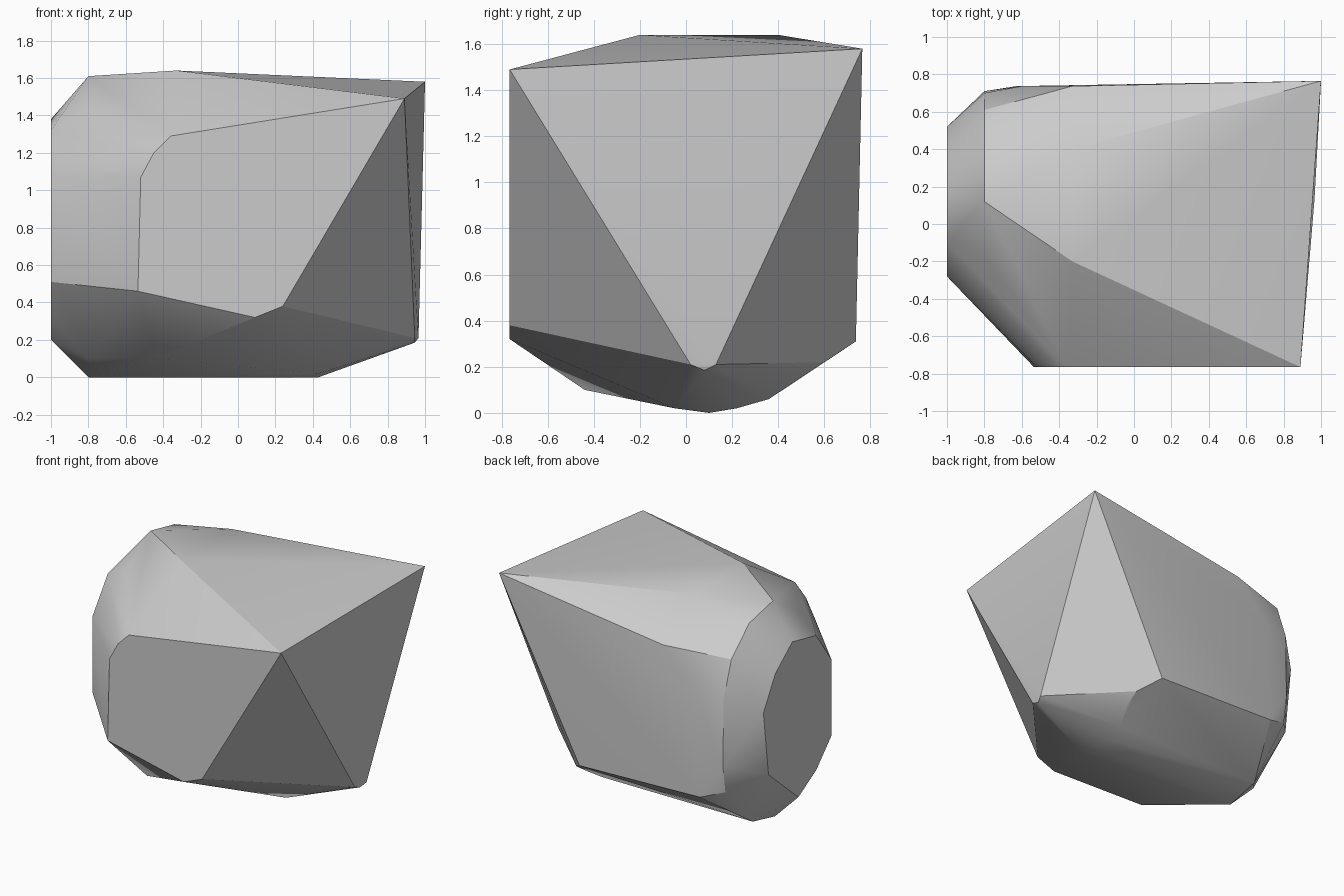
import bpy
import bmesh
import math
from mathutils import Vector

# Remove the default object only
default_cube = bpy.data.objects.get("Cube")
if default_cube:
    bpy.data.objects.remove(default_cube, do_unlink=True)


def make_material(name, colour):
    """One flat colour for viewport and render."""
    material = bpy.data.materials.new(name)
    material.use_nodes = True
    material.diffuse_color = colour
    shader = material.node_tree.nodes["Principled BSDF"]
    shader.inputs["Base Color"].default_value = colour
    return material


def across(x, profile):
    """Profile of (y, z) pairs lying in a plane across the x axis."""
    return [Vector((x, y, z)) for y, z in profile]


def along(y, profile):
    """Profile of (x, z) pairs lying in a plane across the y axis."""
    return [Vector((x, y, z)) for x, z in profile]


def hull_object(name, corners, material, smooth_angle):
    """Wrap the profiles in one tight convex skin."""
    bm = bmesh.new()
    for corner in corners:
        bm.verts.new(corner)
    result = bmesh.ops.convex_hull(bm, input=list(bm.verts))
    loose = set(result["geom_interior"]) | set(result["geom_unused"])
    spare = [item for item in loose if isinstance(item, bmesh.types.BMVert)]
    bmesh.ops.delete(bm, geom=spare, context="VERTS")
    bmesh.ops.dissolve_limit(bm, angle_limit=math.radians(1),
                             verts=list(bm.verts), edges=list(bm.edges))
    bmesh.ops.recalc_face_normals(bm, faces=list(bm.faces))
    mesh = bpy.data.meshes.new(name)
    bm.to_mesh(mesh)
    bm.free()
    mesh.materials.append(material)
    body = bpy.data.objects.new(name, mesh)
    bpy.context.collection.objects.link(body)
    bpy.ops.object.select_all(action="DESELECT")
    body.select_set(True)
    bpy.context.view_layer.objects.active = body
    bpy.ops.object.shade_smooth_by_angle(angle=math.radians(smooth_angle))
    return body


# Flat end cap
end_cap = across(-1, [(.52, .98), (.38, 1.22), (.18, 1.38), (-.1, 1.32),
                      (-.28, 1.07), (-.28, .51), (-.1, .32), (.11, .2),
                      (.46, .5)])

# Wider shoulder ring behind the cap
shoulder = across(-.8, [(.12, 1.61), (.4, 1.55), (.61, 1.36), (.7, 1.1),
                        (.71, .6), (.68, .4), (.36, .06), (.1, 0),
                        (-.12, .1), (-.28, .27), (-.3, 1.26), (-.17, 1.43)])

# Flat front and back panels
front_panel = along(-.765, [(.89, 1.49), (-.36, 1.29), (-.45, 1.2), (-.52, 1.07),
                            (-.535, .46), (.09, .32), (.24, .38)])
back_panel = along(.737, [(-.33, 1.39), (-.6, 1.1), (-.63, .34), (.36, .31)])

# Flat crown that rises to the far corner
crown = across(-.33, [(.4, 1.64), (-.2, 1.64)])
far_corner = across(1, [(.765, 1.58)])

# Rounded keel and the narrow tip below the far end
keel = across(.43, [(.36, .06), (.22, .02), (.1, 0), (-.05, .02)])
keel += across(.48, [(.48, .14), (.6, .22)])
front_keel = across(-.44, [(-.44, .1)])
lower_tip = across(.945, [(.02, .21), (.08, .185)]) + across(.965, [(.13, .21)])

grey = make_material("plain grey", (.6, .6, .6, 1))
hull_object("faceted_block",
            end_cap + shoulder + front_panel + back_panel + crown
            + far_corner + keel + front_keel + lower_tip,
            grey, 25)
